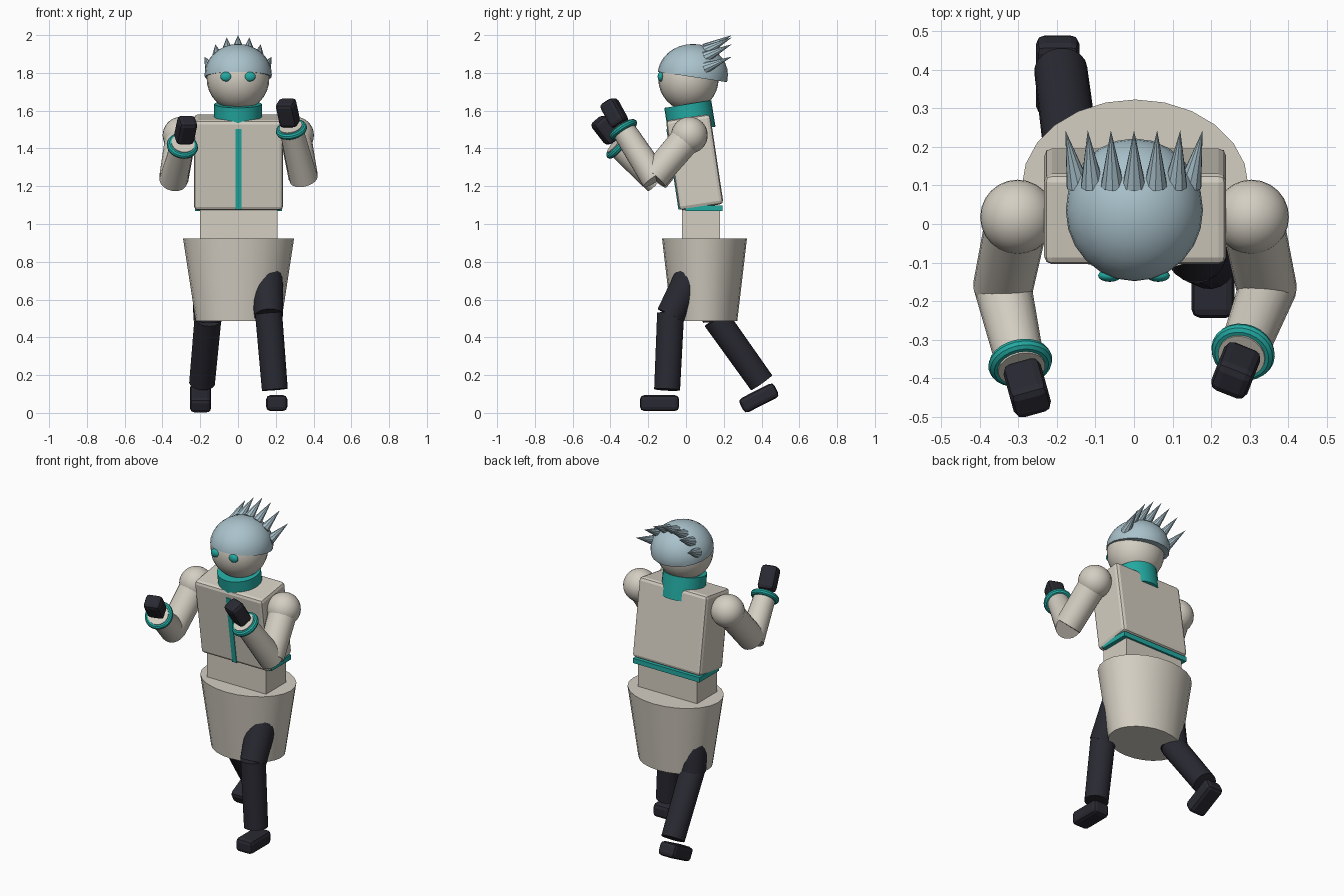
import bpy, bmesh, math
from mathutils import Vector, Matrix, Quaternion

if "Cube" in bpy.data.objects:
    bpy.data.objects.remove(bpy.data.objects["Cube"])


def material(name, rgb):
    m = bpy.data.materials.new(name)
    m.diffuse_color = (*rgb, 1)
    m.use_nodes = True
    m.node_tree.nodes["Principled BSDF"].inputs["Base Color"].default_value = m.diffuse_color
    return m


CREAM = material("cream", (0.66, 0.62, 0.54))
TEAL = material("teal", (0.017, 0.40, 0.36))
DARK = material("charcoal", (0.022, 0.022, 0.032))
HAIR = material("pale blue", (0.40, 0.54, 0.60))
LEAN = Matrix.Rotation(math.radians(8.5), 4, 'X')


def finish(name, bm, mat, matrix=Matrix(), bevel=0, smooth=True):
    bmesh.ops.transform(bm, matrix=matrix, verts=bm.verts)
    bmesh.ops.recalc_face_normals(bm, faces=bm.faces)
    mesh = bpy.data.meshes.new(name)
    bm.to_mesh(mesh)
    bm.free()
    mesh.materials.append(mat)
    ob = bpy.data.objects.new(name, mesh)
    bpy.context.collection.objects.link(ob)
    bpy.ops.object.select_all(action='DESELECT')
    ob.select_set(True)
    bpy.context.view_layer.objects.active = ob
    if smooth:
        bpy.ops.object.shade_smooth_by_angle(angle=math.radians(35))
    if bevel:
        mod = ob.modifiers.new("bevel", 'BEVEL')
        mod.width = bevel
        mod.segments = 2
    return ob


def box(name, center, size, mat, rot=Matrix(), bevel=0):
    bm = bmesh.new()
    bmesh.ops.create_cube(bm, size=1)
    m = Matrix.Translation(center) @ rot @ Matrix.Diagonal((*size, 1))
    return finish(name, bm, mat, m, bevel, False)


def ball(name, center, radii, mat, cut=None):
    bm = bmesh.new()
    bmesh.ops.create_uvsphere(bm, u_segments=24, v_segments=16, radius=1)
    m = Matrix.Translation(center) @ Matrix.Diagonal((*radii, 1))
    bmesh.ops.transform(bm, matrix=m, verts=bm.verts)
    if cut:
        geom = bm.verts[:] + bm.edges[:] + bm.faces[:]
        res = bmesh.ops.bisect_plane(bm, geom=geom, plane_co=cut[0], plane_no=cut[1], clear_inner=True)
        edges = [e for e in res["geom_cut"] if isinstance(e, bmesh.types.BMEdge)]
        bmesh.ops.edgeloop_fill(bm, edges=edges)
    return finish(name, bm, mat)


def along(a, b):
    """Rotation turning local z onto the direction a to b."""
    return (Vector(b) - Vector(a)).to_track_quat('Z', 'Y').to_matrix().to_4x4()


def tube(name, a, b, r1, r2, mat, sides=20, flat=(1, 1)):
    a, b = Vector(a), Vector(b)
    bm = bmesh.new()
    bmesh.ops.create_cone(bm, cap_ends=True, segments=sides, radius1=r1, radius2=r2, depth=(b - a).length)
    m = Matrix.Translation((a + b) / 2) @ along(a, b) @ Matrix.Diagonal((*flat, 1, 1))
    return finish(name, bm, mat, m)


def ring(name, center, rot, major, minor, mat):
    bm = bmesh.new()
    n, k = 24, 10
    rows = []
    for i in range(n):
        u = math.tau * i / n
        rows.append([bm.verts.new((math.cos(u) * (major + minor * math.cos(v)),
                                   math.sin(u) * (major + minor * math.cos(v)),
                                   minor * math.sin(v)))
                     for v in (math.tau * j / k for j in range(k))])
    for i in range(n):
        p, q = rows[i], rows[(i + 1) % n]
        for j in range(k):
            bm.faces.new((p[j], q[j], q[(j + 1) % k], p[(j + 1) % k]))
    return finish(name, bm, mat, Matrix.Translation(center) @ rot)


# Head, hair cap and eyes
ball("head", (0, 0.013, 1.77), (0.166, 0.16, 0.17), CREAM)
ball("hair_cap", (0.001, 0.036, 1.79), (0.178, 0.186, 0.163), HAIR,
     cut=(Vector((0, 0.036, 1.778)), Vector((0, 0.15, 1))))
for s in (-1, 1):
    ball("eye", (s * 0.063, -0.134, 1.78), (0.03, 0.016, 0.025), TEAL)

# Swept-back hair spikes: (base x, base z, tip x, tip z)
for bx, bz, tx, tz in ((0, 1.925, 0, 2.0), (0.056, 1.915, 0.06, 1.988),
                       (0.108, 1.882, 0.12, 1.952), (0.145, 1.825, 0.178, 1.886)):
    for s in ((1,) if bx == 0 else (-1, 1)):
        tube("hair_spike", (s * bx, 0.10, bz), (s * tx, 0.243, tz), 0.031, 0, HAIR, 10)

# Torso leaning forward, with collar, front stripe and belt
TC = Vector((0.003, 0.046, 1.327))
box("torso", TC, (0.472, 0.237, 0.482), CREAM, LEAN, 0.02)
box("front_stripe", TC + LEAN @ Vector((0, -0.118, -0.02)), (0.03, 0.009, 0.43), TEAL, LEAN)
tube("collar", (0, 0.032, 1.495), (0, 0.009, 1.635), 0.126, 0.126, TEAL, 24)
box("belt", (0.003, 0.095, 1.083), (0.46, 0.195, 0.03), TEAL)

# Waist and tapered skirt
box("waist", (0.003, 0.08, 0.97), (0.41, 0.2, 0.22), CREAM)
tube("skirt", (0.003, 0.098, 0.487), (0.003, 0.098, 0.924), 0.227, 0.294, CREAM, 24, (1, 0.765))

# Arms: shoulder, elbow, bracelet and hand centres
for side, sh, el, br, hand in (
        ("left", (-0.302, 0.018, 1.47), (-0.34, -0.165, 1.24), (-0.295, -0.36, 1.413), (-0.277, -0.425, 1.497)),
        ("right", (0.305, 0.018, 1.47), (0.345, -0.17, 1.25), (0.283, -0.332, 1.50), (0.264, -0.38, 1.588))):
    rot = along(el, br)
    d = (Vector(br) - Vector(el)).normalized()
    ball(side + "_shoulder", sh, (0.097,) * 3, CREAM)
    tube(side + "_upper_arm", sh, el, 0.082, 0.078, CREAM)
    tube(side + "_forearm", Vector(el) - d * 0.015, Vector(br) + d * 0.022, 0.075, 0.062, CREAM)
    ring(side + "_bracelet", br, rot, 0.066, 0.018, TEAL)
    box(side + "_hand", hand, (0.1, 0.09, 0.145), DARK, along(br, hand), 0.022)

# Legs: hip, knee and ankle, then foot centre and pitch
for side, hip, knee, ankle, foot, pitch in (
        ("front", (0.14, 0.11, 0.88), (0.163, -0.082, 0.515), (0.195, -0.1, 0.123), (0.205, -0.14, 0.052), 0),
        ("rear", (-0.145, 0.10, 0.88), (-0.16, 0.165, 0.49), (-0.19, 0.40, 0.16), (-0.198, 0.386, 0.079), 27)):
    tube(side + "_thigh", hip, knee, 0.095, 0.077, DARK)
    k, a = Vector(knee), Vector(ankle)
    tube(side + "_shin", k + (k - a) * 0.03, a, 0.072, 0.069, DARK)
    box(side + "_foot", foot, (0.112, 0.207, 0.084), DARK, Matrix.Rotation(math.radians(pitch), 4, 'X'), 0.022)
